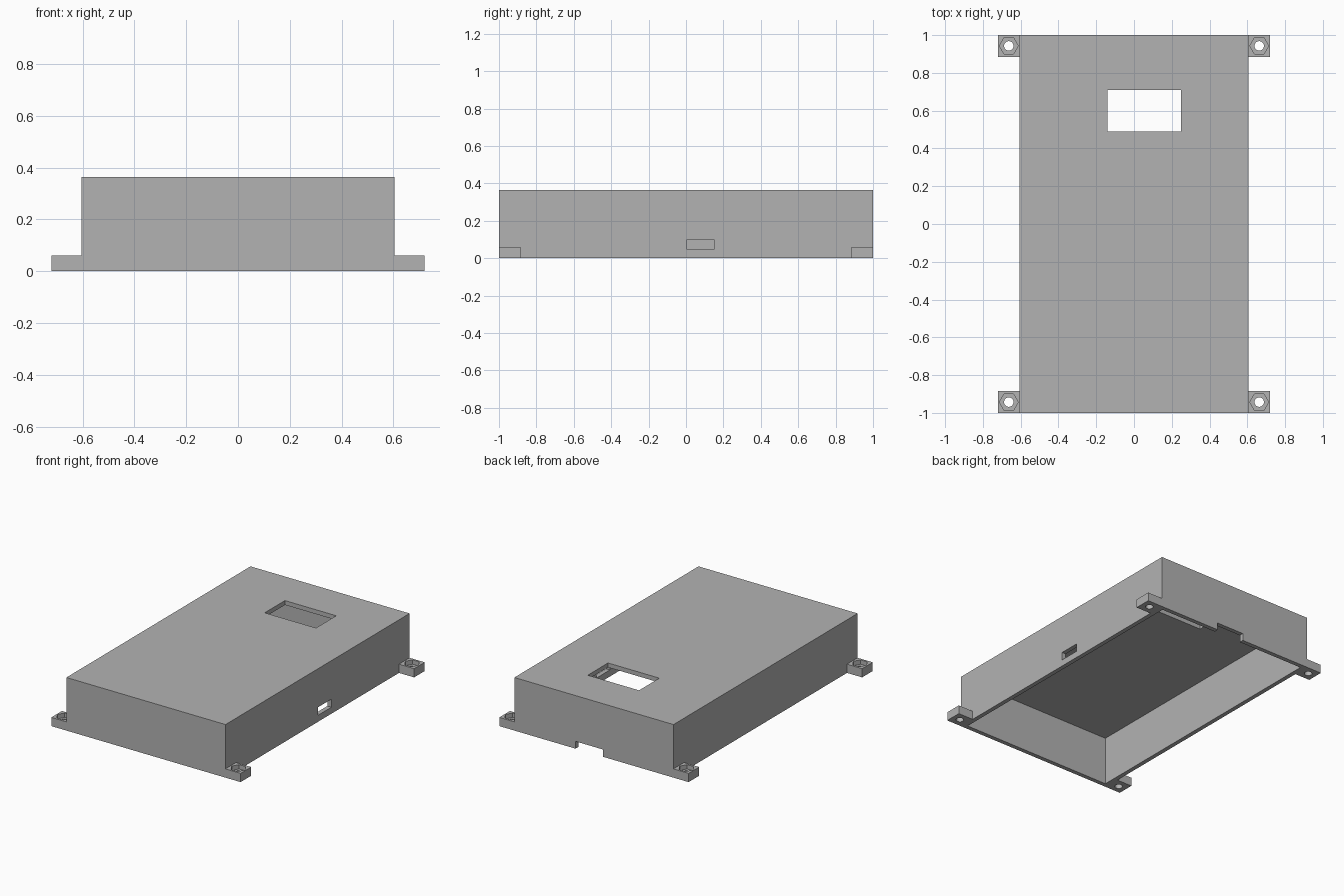
import bpy
import bmesh
import math
from mathutils import Matrix, Vector

cube = bpy.data.objects.get("Cube")
if cube:
    bpy.data.objects.remove(cube, do_unlink=True)

# Single grey plastic
GREY = (0.45, 0.45, 0.45, 1.0)
plastic = bpy.data.materials.new("grey plastic")
plastic.use_nodes = True
plastic.diffuse_color = GREY
plastic.node_tree.nodes["Principled BSDF"].inputs["Base Color"].default_value = GREY

# Main sizes
HALF_X, HALF_Y, HEIGHT, WALL = 0.605, 1.0, 0.365, 0.03
TAB_X, TAB_Y, TAB_Z = 0.72, 0.885, 0.06
BOLT_X, BOLT_Y = 0.663, 0.943


def add_object(name, bm):
    mesh = bpy.data.meshes.new(name)
    bm.to_mesh(mesh)
    bm.free()
    mesh.materials.append(plastic)
    obj = bpy.data.objects.new(name, mesh)
    bpy.context.collection.objects.link(obj)
    return obj


def box(name, low, high):
    low, high = Vector(low), Vector(high)
    bm = bmesh.new()
    place = Matrix.Translation((low + high) / 2) @ Matrix.Diagonal((*(high - low), 1))
    bmesh.ops.create_cube(bm, size=1, matrix=place)
    return add_object(name, bm)


def prism(name, sides, radius, x, y, low, high):
    bm = bmesh.new()
    bmesh.ops.create_cone(
        bm, cap_ends=True, segments=sides, radius1=radius, radius2=radius,
        depth=high - low,
        matrix=Matrix.Translation((x, y, (low + high) / 2))
        @ Matrix.Rotation(math.pi / 2, 4, "Z"))
    return add_object(name, bm)


def cut(obj, cutters):
    """Subtract the cutters, bake the result and discard them."""
    for cutter in cutters:
        cutter.hide_render = True
        mod = obj.modifiers.new("cut", "BOOLEAN")
        mod.operation = "DIFFERENCE"
        mod.solver = "EXACT"
        mod.object = cutter
    bpy.context.view_layer.update()
    graph = bpy.context.evaluated_depsgraph_get()
    baked = bpy.data.meshes.new_from_object(obj.evaluated_get(graph))
    obj.modifiers.clear()
    obj.data = baked
    for cutter in cutters:
        bpy.data.objects.remove(cutter, do_unlink=True)


# Hollow cover, open underneath, with display window, side slot and cable notch
cover = box("enclosure_cover", (-HALF_X, -HALF_Y, 0), (HALF_X, HALF_Y, HEIGHT))
cut(cover, [
    box("cavity_cutter", (WALL - HALF_X, WALL - HALF_Y, -0.1),
        (HALF_X - WALL, HALF_Y - WALL, HEIGHT - WALL)),
    box("window_cutter", (-0.14, 0.49, 0.3), (0.25, 0.71, 0.5)),
    box("slot_cutter", (0.5, 0.005, 0.045), (0.7, 0.15, 0.1)),
    box("notch_cutter", (-0.07, 0.9, -0.1), (0.14, 1.1, 0.05)),
])

# Corner mounting tabs with hexagonal nut pockets and round bolt holes
for side, sx in (("left", 1), ("right", -1)):
    for end, sy in (("front", -1), ("back", 1)):
        xs = sorted((sx * HALF_X, sx * TAB_X))
        ys = sorted((sy * TAB_Y, sy * HALF_Y))
        tab = box(f"mounting_tab_{end}_{side}", (xs[0], ys[0], 0), (xs[1], ys[1], TAB_Z))
        x, y = sx * BOLT_X, sy * BOLT_Y
        cut(tab, [
            prism("nut_cutter", 6, 0.05, x, y, 0.03, 0.1),
            prism("bolt_cutter", 32, 0.025, x, y, -0.1, 0.2),
        ])
